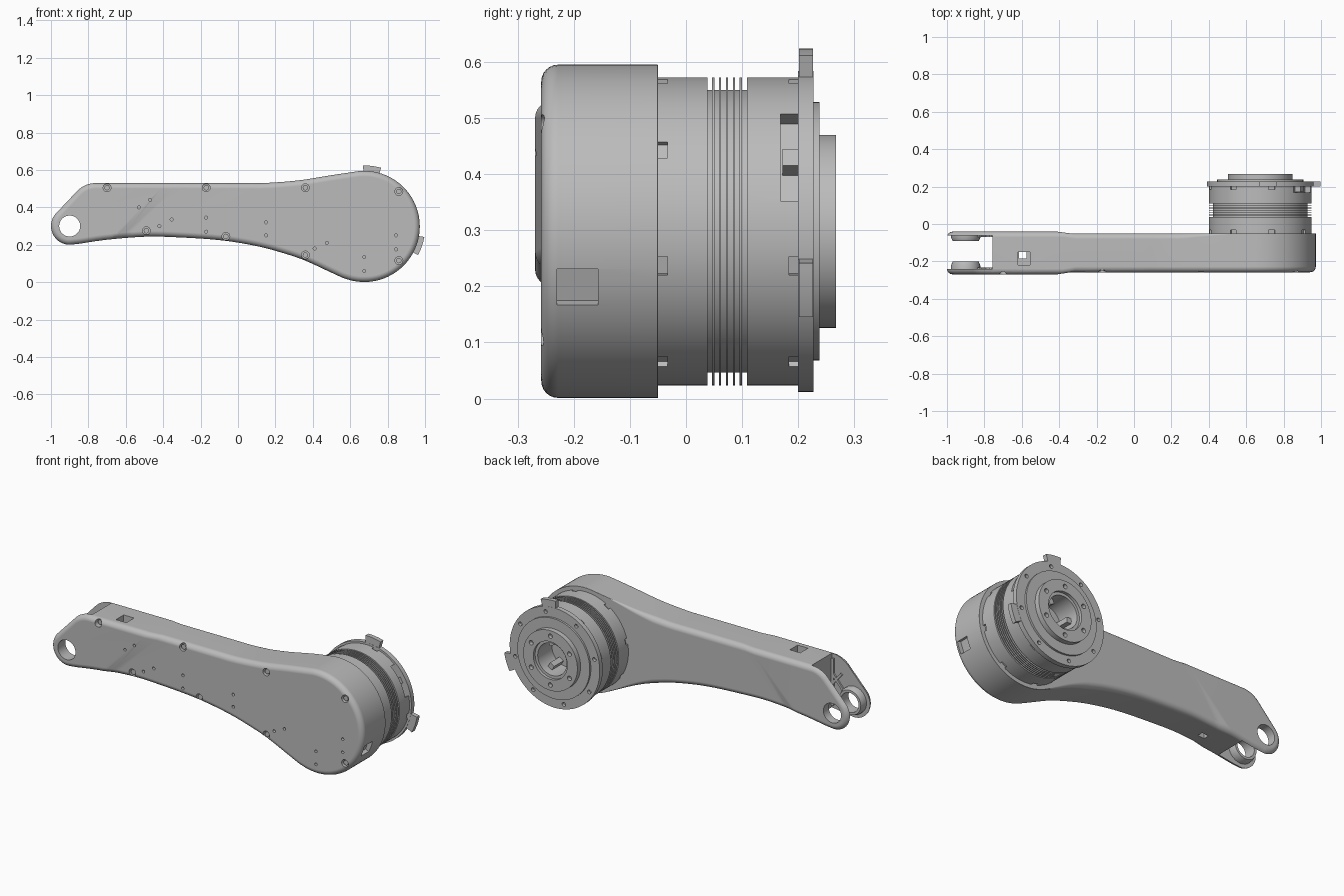
import bpy, bmesh
from math import sin, cos, radians, pi
from mathutils import Matrix, Vector

old = bpy.data.objects.get("Cube")
if old:
    bpy.data.objects.remove(old, do_unlink=True)

grey = bpy.data.materials.new("machined grey")
grey.use_nodes = True
tone = (0.5, 0.5, 0.5, 1)
grey.diffuse_color = tone
grey.node_tree.nodes["Principled BSDF"].inputs["Base Color"].default_value = tone

HUB_X, HUB_Z, HUB_R = 0.675, 0.298, 0.297
PIN_X, PIN_Z, PIN_R = -0.9, 0.3, 0.1
FRONT, BACK = -0.258, -0.05


# ---- helpers ----
def make(name, bm):
    bmesh.ops.recalc_face_normals(bm, faces=bm.faces)
    mesh = bpy.data.meshes.new(name)
    bm.to_mesh(mesh)
    bm.free()
    mesh.materials.append(grey)
    obj = bpy.data.objects.new(name, mesh)
    bpy.context.collection.objects.link(obj)
    return obj


def add_box(bm, centre, size, angle=0):
    m = (Matrix.Translation(centre) @ Matrix.Rotation(-radians(angle), 4, 'Y')
         @ Matrix.Diagonal((*size, 1)))
    bmesh.ops.create_cube(bm, size=1, matrix=m)


def add_rod(bm, x, z, r, y0, y1, sides=24):
    m = Matrix.Translation((x, (y0 + y1) / 2, z)) @ Matrix.Rotation(pi / 2, 4, 'X')
    bmesh.ops.create_cone(bm, cap_ends=True, segments=sides, radius1=r, radius2=r,
                          depth=abs(y1 - y0), matrix=m)


def polar(angle, r, cx=HUB_X, cz=HUB_Z):
    return cx + r * cos(radians(angle)), cz + r * sin(radians(angle))


def arc(cx, cz, r, a0, a1, step=4):
    n = max(2, round(abs(a1 - a0) / step))
    return [polar(a0 + (a1 - a0) * i / n, r, cx, cz) for i in range(n + 1)]


def spline(points, per=6):
    p = [Vector(q) for q in points]
    p = [2 * p[0] - p[1]] + p + [2 * p[-1] - p[-2]]
    out = []
    for a, b, c, d in zip(p, p[1:], p[2:], p[3:]):
        for i in range(per):
            t = i / per
            out.append(tuple(0.5 * (2 * b + (c - a) * t + (2 * a - 5 * b + 4 * c - d) * t * t
                                    + (3 * b - a - 3 * c + d) * t ** 3)))
    return out + [tuple(points[-1])]


def lathe(name, profile, cx=HUB_X, cz=HUB_Z, steps=96):
    """Closed (radius, y) profile turned about a y axis."""
    bm = bmesh.new()
    rings = [[bm.verts.new((cx + r * cos(2 * pi * i / steps), y, cz + r * sin(2 * pi * i / steps)))
              for r, y in profile] for i in range(steps)]
    n = len(profile)
    for i in range(steps):
        a, b = rings[i], rings[(i + 1) % steps]
        for j in range(n):
            k = (j + 1) % n
            bm.faces.new((a[j], a[k], b[k], b[j]))
    return make(name, bm)


def cut(obj, bm):
    tool = make("cutter", bm)
    tool.hide_render = True
    mod = obj.modifiers.new("cut", 'BOOLEAN')
    mod.object, mod.operation, mod.solver = tool, 'DIFFERENCE', 'EXACT'
    bpy.context.view_layer.update()
    dg = bpy.context.evaluated_depsgraph_get()
    mesh = bpy.data.meshes.new_from_object(obj.evaluated_get(dg))
    obj.modifiers.clear()
    obj.data = mesh
    bpy.data.objects.remove(tool, do_unlink=True)


# ---- arm outline, counter-clockwise in x and z ----
outline = arc(HUB_X, HUB_Z, HUB_R, -105, 95)[:-1]
outline += spline([(0.649, 0.594), (0.5, 0.572), (0.33, 0.545), (0.16, 0.531), (0.05, 0.53)])
outline += arc(-0.76, 0.39, 0.14, 90, 135)
outline += arc(PIN_X, PIN_Z, PIN_R, 135, 272)
outline += spline([(-0.85, 0.205), (-0.7, 0.227), (-0.5, 0.243), (-0.35, 0.241), (-0.1, 0.225),
                   (0.1, 0.193), (0.25, 0.153), (0.36, 0.115), (0.48, 0.06), (0.56, 0.023)])
count = len(outline)
normals = []
for i in range(count):
    t = Vector(outline[(i + 1) % count]) - Vector(outline[i - 1])
    normals.append(Vector((t.y, -t.x)).normalized())

# ---- arm body: rounded front rim, back rim that sharpens towards the hub ----
bm = bmesh.new()
rings = []
for back in (False, True):
    for s in range(7):
        a = pi / 2 * (s / 6 if back else 1 - s / 6)
        ring = []
        for (x, z), n in zip(outline, normals):
            r = 0.03
            if back:
                r *= max(0.03, min(1, (0.55 - x) / 0.3))
            inset = r * (1 - cos(a))
            y = BACK - r + r * sin(a) if back else FRONT + r - r * sin(a)
            ring.append(bm.verts.new((x - n.x * inset, y, z - n.y * inset)))
        rings.append(ring)
for a, b in zip(rings, rings[1:]):
    for i in range(count):
        k = (i + 1) % count
        bm.faces.new((a[i], a[k], b[k], b[i]))
bm.faces.new(rings[0])
bm.faces.new(rings[-1])
# thicker fork end behind a diagonal ramp
for u in (-0.91, -0.84):
    bmesh.ops.bisect_plane(bm, geom=bm.verts[:] + bm.edges[:] + bm.faces[:], dist=1e-5,
                           plane_co=(u, 0, 0), plane_no=(1, 0, -1))
for v in bm.verts:
    k = max(0, min(1, (-0.84 - v.co.x + v.co.z) / 0.07))
    v.co.y += k * (-0.011 if v.co.y < -0.15 else 0.009)
arm = make("arm_body", bm)

# fork slot
bm = bmesh.new()
add_box(bm, (-0.93, -0.151, 0.35), (0.345, 0.18, 0.9))
cut(arm, bm)

# pin bore, screw holes and small holes
screws = [(-0.7, 0.505), (-0.17, 0.505), (0.36, 0.505), (0.86, 0.485),
          (0.86, 0.115), (0.36, 0.145), (-0.065, 0.245), (-0.49, 0.275)]
pinholes = [(-0.53, 0.4), (-0.47, 0.44), (-0.42, 0.3), (-0.355, 0.335), (-0.17, 0.345),
            (-0.17, 0.27), (0.15, 0.32), (0.15, 0.25), (0.41, 0.18), (0.475, 0.21),
            (0.675, 0.135), (0.675, 0.06), (0.845, 0.25), (0.845, 0.175)]
bm = bmesh.new()
add_rod(bm, PIN_X, PIN_Z, 0.056, -0.4, 0.1, 48)
for x, z in screws:
    add_rod(bm, x, z, 0.021, -0.3, FRONT + 0.025)
for x, z in pinholes:
    add_rod(bm, x, z, 0.008, -0.3, FRONT + 0.03, 16)
# socket in the hub rim and window in the top
x, z = polar(-19.7, HUB_R)
add_box(bm, (x, -0.193, z), (0.05, 0.073, 0.068), -19.7)
add_box(bm, (-0.588, -0.185, 0.53), (0.066, 0.07, 0.08))
cut(arm, bm)
bm = bmesh.new()
add_box(bm, (-0.594, -0.168, 0.35), (0.04, 0.034, 0.5))
cut(arm, bm)

bm = bmesh.new()
for x, z in screws:
    add_rod(bm, x, z, 0.014, FRONT + 0.008, FRONT + 0.03)
make("cover_screws", bm)

# ---- fork bosses and ribs ----
for name, y0, y1 in (("front_boss", -0.255, -0.2), ("back_boss", -0.05, -0.09)):
    mid = y0 + (y1 - y0) * 0.6
    lathe(name, [(0.056, y0), (0.078, y0), (0.078, mid), (0.07, y1), (0.056, y1)],
          PIN_X, PIN_Z, 48)
bm = bmesh.new()
for y in (-0.238, -0.064):
    add_box(bm, (-0.79, y, 0.39), (0.15, 0.012, 0.014), 50)
    add_box(bm, (-0.79, y, 0.3), (0.08, 0.012, 0.014), 0)
    add_box(bm, (-0.79, y, 0.39), (0.1, 0.012, 0.014), -50)
    add_box(bm, (-0.766, y, 0.37), (0.014, 0.012, 0.27))
make("fork_ribs", bm)

# ---- joint housing with cooling fins ----
R, CORE, BORE = 0.2745, 0.252, 0.092
profile = [(0.001, -0.07), (R, -0.07), (R, 0.038), (CORE, 0.038)]
for i in range(5):
    y = 0.0485 + 0.0123 * i
    profile += [(CORE, y - 0.002), (R, y - 0.002), (R, y + 0.002), (CORE, y + 0.002)]
profile += [(CORE, 0.109), (R, 0.109), (R, 0.203), (BORE, 0.203), (BORE, 0.12), (0.001, 0.12)]
housing = lathe("joint_housing", profile)
bm = bmesh.new()
for i in range(8):
    a = 32 + 45 * i
    x, z = polar(a, R)
    add_box(bm, (x, -0.042, z), (0.024, 0.018, 0.034), a)
    if i:
        add_box(bm, (x, 0.195, z), (0.024, 0.022, 0.034), a)
x, z = polar(30.5, R)
add_box(bm, (x, 0.188, z), (0.1, 0.04, 0.18), 30.5)
cut(housing, bm)

bm = bmesh.new()
x, z = polar(30.5, R - 0.035)
add_box(bm, (x, 0.186, z), (0.04, 0.028, 0.034), 30.5)
make("connector_plug", bm)

# ---- output flange, bored and stepped ----
flange = lathe("output_flange", [
    (BORE, 0.2), (0.286, 0.2), (0.286, 0.227), (0.23, 0.227), (0.23, 0.238),
    (0.172, 0.238), (0.172, 0.267), (0.108, 0.267), (0.108, 0.25), (BORE, 0.25)])
bm = bmesh.new()
for i in range(8):
    add_rod(bm, *polar(32 + 45 * i, 0.258), 0.011, 0.21, 0.3, 16)
for i in range(6):
    add_rod(bm, *polar(30 + 60 * i, 0.14), 0.013, 0.245, 0.3, 16)
cut(flange, bm)

# stop tabs on the flange rim
for name, a0, a1 in (("upper_stop_tab", 74, 91), ("side_stop_tab", -28, -10)):
    loop = arc(HUB_X, HUB_Z, 0.326, a0, a1, 2) + arc(HUB_X, HUB_Z, 0.27, a1, a0, 2)
    bm = bmesh.new()
    face = bm.faces.new([bm.verts.new((x, 0.201, z)) for x, z in loop])
    ext = bmesh.ops.extrude_face_region(bm, geom=[face])
    moved = [g for g in ext["geom"] if isinstance(g, bmesh.types.BMVert)]
    bmesh.ops.translate(bm, verts=moved, vec=(0, 0.025, 0))
    make(name, bm)

# keys inside the bore
bm = bmesh.new()
for a in (-60, 60, 180):
    x, z = polar(a, 0.08)
    add_box(bm, (x, 0.16, z), (0.035, 0.09, 0.03), a)
make("bore_keys", bm)

# ---- shading ----
bpy.ops.object.select_all(action='DESELECT')
for obj in bpy.context.scene.objects:
    if obj.type == 'MESH' and grey.name in obj.data.materials:
        obj.select_set(True)
        bpy.context.view_layer.objects.active = obj
bpy.ops.object.shade_smooth_by_angle(angle=radians(30))
for obj in (arm, housing, flange):
    mod = obj.modifiers.new("clean normals", 'WEIGHTED_NORMAL')
    mod.keep_sharp = True
